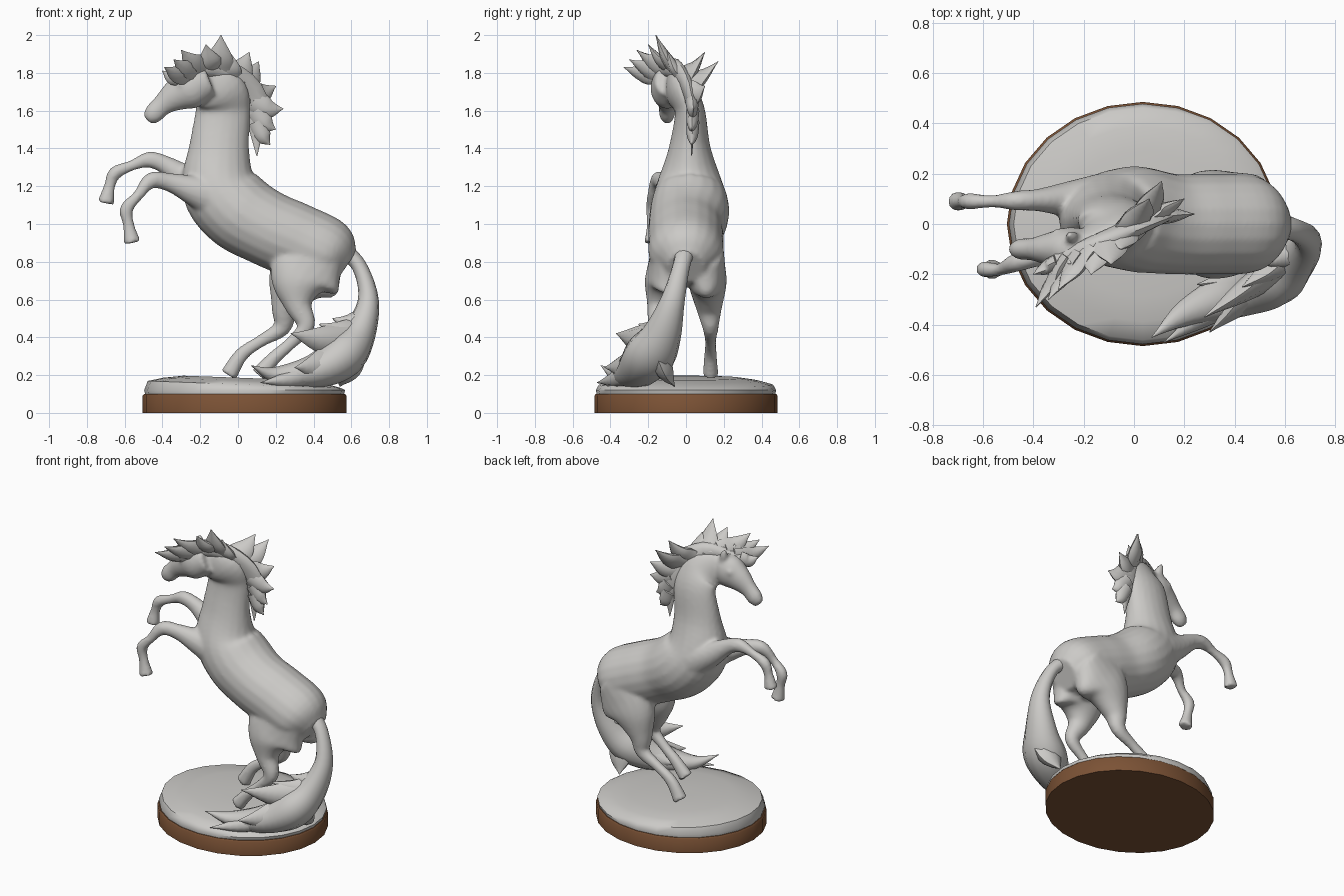
import bpy, bmesh, math
from mathutils import Vector, Matrix

if "Cube" in bpy.data.objects:
    bpy.data.objects.remove(bpy.data.objects["Cube"], do_unlink=True)


def make_material(name, red, green, blue):
    material = bpy.data.materials.new(name)
    material.use_nodes = True
    colour = (red, green, blue, 1)
    material.diffuse_color = colour
    shader = material.node_tree.nodes["Principled BSDF"]
    shader.inputs["Base Color"].default_value = colour
    return material


stone = make_material("pale stone grey", .6, .59, .57)
wood = make_material("walnut brown", .2, .085, .036)


def smooth_path(stations, steps=5):
    """Pass a Catmull-Rom spline through stations of position and radii."""
    points = [Vector(station) for station in stations]
    before = points[0] * 2 - points[1]
    after = points[-1] * 2 - points[-2]
    points = [before, *points, after]
    path = []
    for previous, start, end, following in zip(points, points[1:], points[2:], points[3:]):
        entry, leave = (end - previous) / 2, (following - start) / 2
        for step in range(steps):
            t = step / steps
            ease = t * t * (3 - 2 * t)
            path.append(start.lerp(end, ease) + entry * (t * (1 - t) ** 2)
                        - leave * (t * t * (1 - t)))
    path.append(points[-2])
    return path


def skin(bm, rings):
    """Bridge rings of vertices and close both ends."""
    for lower, upper in zip(rings, rings[1:]):
        for index in range(len(lower)):
            bm.faces.new((lower[index - 1], lower[index], upper[index], upper[index - 1]))
    bm.faces.new(rings[0][::-1])
    bm.faces.new(rings[-1])


def circle_points(sides):
    angles = [math.tau * index / sides for index in range(sides)]
    return [(math.cos(angle), math.sin(angle)) for angle in angles]


def loft(bm, stations, sides=20):
    """Skin ellipses along a path; a station is x, y, z, depth and side radius."""
    path = smooth_path(stations)
    centres = [Vector(point[:3]) for point in path]
    ahead = centres[1:] + centres[-1:]
    behind = centres[:1] + centres[:-1]
    rings = []
    for point, centre, after, before in zip(path, centres, ahead, behind):
        along = (after - before).normalized()
        side = (Vector((0, 1, 0)) - along * along.y).normalized()
        depth = along.cross(side)
        tall, wide = max(point[3], .002), max(point[4], .002)
        rings.append([bm.verts.new(centre + depth * (tall * c) + side * (wide * s))
                      for c, s in circle_points(sides)])
    skin(bm, rings)


def lock(bm, root, tip, width, thickness, sag=.02):
    """A flat curved tuft of hair tapering to a point."""
    root, tip = Vector(root), Vector(tip)
    middle = root.lerp(tip, .5) - Vector((0, 0, sag))
    loft(bm, [(*root, width, thickness), (*middle, width * .8, thickness * .8), (*tip, 0, 0)], 8)


def finish(name, bm, material, angle=50):
    bmesh.ops.recalc_face_normals(bm, faces=bm.faces[:])
    mesh = bpy.data.meshes.new(name)
    bm.to_mesh(mesh)
    bm.free()
    mesh.materials.append(material)
    part = bpy.data.objects.new(name, mesh)
    bpy.context.collection.objects.link(part)
    bpy.ops.object.select_all(action='DESELECT')
    part.select_set(True)
    bpy.context.view_layer.objects.active = part
    bpy.ops.object.shade_smooth_by_angle(angle=math.radians(angle))
    return part


def oval_disc(name, profile, material, tilt=0):
    """Stack ovals of a given scale and height, leaning the inner ones."""
    bm = bmesh.new()
    rings = []
    for scale, height in profile:
        lean = tilt if scale < .96 else 0
        rings.append([bm.verts.new((.54 * scale * c + .035, .485 * scale * s, height - lean * c * scale))
                      for c, s in circle_points(24)])
    skin(bm, rings)
    finish(name, bm, material)


# Oval wooden plinth and the ground on top of it
oval_disc("wooden_plinth", [(1, 0), (1, .09), (.985, .1)], wood)
oval_disc("ground", [(.97, .09), (.985, .12), (.95, .15), (.8, .17), (.6, .185), (.1, .185)],
          stone, .02)

# Torso and neck: round barrel narrowing upwards, leaning aside at the poll
horse = bmesh.new()
spine = [(.57, .77, .1), (.48, .83, .19), (.31, .91, .2), (.15, .98, .2), (0, 1.07, .21),
         (-.1, 1.2, .2), (-.1, 1.4, .16), (-.08, 1.6, .145), (-.1, 1.7, .14), (-.2, 1.78, .06)]
torso = []
for x, z, depth in spine:
    slimness = min(max(z - 1.1, 0), .45)
    lean = max(z - 1.6, 0) / 2
    torso.append((x, min(max(z - 1, 0), .02) - lean, z, depth, depth * (1 - slimness)))
loft(horse, torso)

# Head, brows and ears
head = [(-.15, 1.76, .08), (-.25, 1.72, .11), (-.33, 1.68, .085),
        (-.4, 1.63, .057), (-.45, 1.58, .052), (-.48, 1.55, .03)]
loft(horse, [(x, -.1, z, radius, radius * .8) for x, z, radius in head])
for side in (-1, 1):
    brow = Matrix.Translation((-.3, side * .06 - .1, 1.74))
    bmesh.ops.create_uvsphere(horse, u_segments=12, v_segments=8, radius=.025, matrix=brow)
    ear_root = Vector((-.24, side * .04 - .1, 1.8))
    ear_tip = ear_root + Vector((-.02, side * .02, .09))
    lock(horse, ear_root, ear_tip, .03, .03, sag=0)


def leg(hip_side, foot_side, joints, radii):
    """A leg through x, z joints that reaches its foot's side position halfway down."""
    stations = []
    for index, ((x, z), radius) in enumerate(zip(joints, radii)):
        reach = min(2 * index / len(joints), 1)
        y = hip_side + (foot_side - hip_side) * reach
        stations.append((x, y, z, radius, min(radius * .9, .1)))
    loft(horse, stations)


# Raised forelegs, from shoulder over knee to hoof
fore_radii = (.12, .08, .05, .043, .028, .036, .03, .046)
leg(.1, .09, [(-.14, 1.17), (-.26, 1.23), (-.38, 1.31), (-.47, 1.34),
              (-.56, 1.31), (-.65, 1.27), (-.68, 1.2), (-.7, 1.11)], fore_radii)
leg(-.06, -.18, [(-.12, 1.14), (-.24, 1.18), (-.36, 1.22), (-.46, 1.23),
                 (-.53, 1.15), (-.59, 1.08), (-.58, 1), (-.56, .9)], fore_radii)

# Hind legs, from hip over hock to hoof
hind_radii = (.13, .21, .15, .075, .047, .033, .037, .046)
leg(-.08, -.16, [(.46, .86), (.37, .77), (.32, .68), (.32, .57),
                 (.36, .46), (.28, .37), (.19, .29), (.11, .2)], hind_radii)
leg(.1, .13, [(.46, .86), (.37, .77), (.3, .68), (.25, .55),
              (.23, .45), (.12, .38), (.02, .31), (-.05, .2)], hind_radii)

# Fuse the body parts into one smooth skin
body = finish("horse_body", horse, stone)
fuse = body.modifiers.new("fuse", 'REMESH')
fuse.mode = 'VOXEL'
fuse.voxel_size = .012
fuse.use_smooth_shade = True
soften = body.modifiers.new("soften", 'SMOOTH')
soften.factor = .5
soften.iterations = 5


def hair(name, stations, tips, first, last, width, thickness):
    """A lofted strand with locks rooted evenly between two fractions of its length."""
    bm = bmesh.new()
    loft(bm, stations, 12)
    path = smooth_path(stations)
    for index, tip in enumerate(tips):
        share = index / (len(tips) - 1)
        place = first + (last - first) * share
        root = path[round(place * (len(path) - 1))][:3]
        lock(bm, root, tip, width * (.7 + .4 * math.sin(math.pi * share)), thickness)
    finish(name, bm, stone)


# Wind-blown mane, from forelock to withers
crest = [(-.3, -.15, 1.79, .03, .04), (-.1, -.06, 1.82, .06, .04),
         (.08, .03, 1.65, .08, .03), (.1, .03, 1.36, 0, 0)]
mane_tips = [(-.4, -.2, 1.81), (-.39, -.33, 1.83), (-.34, -.3, 1.87), (-.3, -.26, 1.92),
             (-.17, -.2, 1.95), (-.09, -.16, 2), (-.05, -.1, 1.92), (.06, .1, 1.91),
             (.11, .17, 1.86), (.2, .1, 1.73), (.24, .04, 1.61), (.2, .03, 1.5), (.17, .03, 1.42)]
hair("mane", crest, mane_tips, 0, .8, .075, .035)

# Tail sweeping down and aside, with loose strands near the ground
sweep = [(.54, .87, .05), (.64, .78, .04), (.69, .6, .055), (.64, .42, .09),
         (.55, .3, .12), (.4, .22, .09), (.2, .2, .045), (.07, .25, 0)]
tail = []
for index, (x, z, radius) in enumerate(sweep):
    drift = (index / (len(sweep) - 1)) ** 1.5
    tail.append((x, -.45 * drift, z, radius, radius * 1.15))
tail_tips = [(.5, -.16, .5), (.43, -.25, .47), (.28, -.37, .42), (.54, -.06, .14),
             (.3, -.43, .24), (.25, -.24, .22), (.12, -.47, .16)]
hair("tail", tail, tail_tips, .38, .65, .09, .06)
